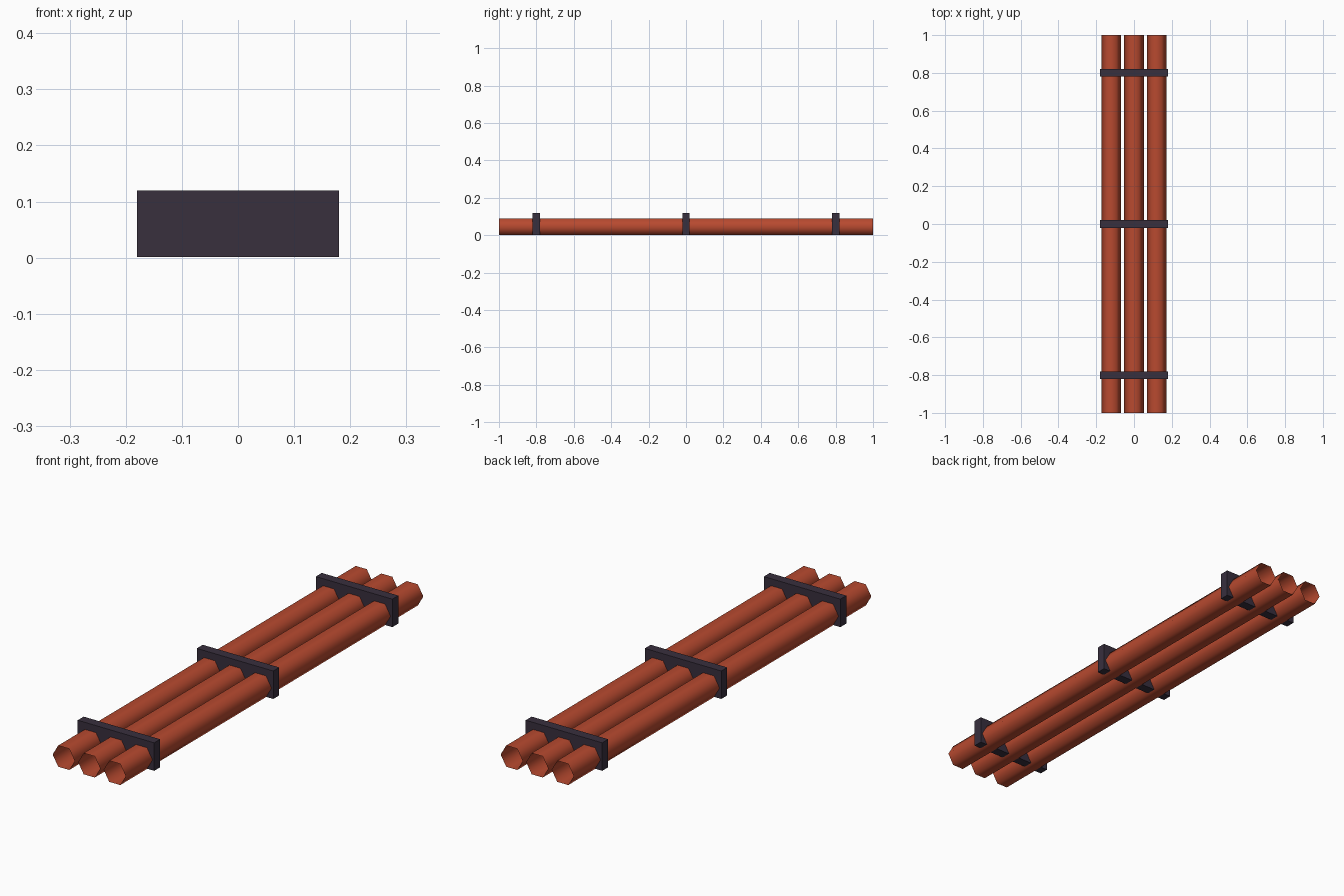
import bpy
import bmesh
from math import pi
from mathutils import Matrix

PIPE_RADIUS = 0.052
PIPE_CENTRE_Z = 0.0451
PIPE_SPACING = 0.12

cube = bpy.data.objects.get("Cube")
if cube:
    bpy.data.objects.remove(cube, do_unlink=True)


def make_material(name, rgb):
    mat = bpy.data.materials.new(name)
    mat.use_nodes = True
    colour = (*rgb, 1.0)
    mat.diffuse_color = colour
    mat.node_tree.nodes["Principled BSDF"].inputs["Base Color"].default_value = colour
    return mat


def add_object(name, bm, mat, location):
    mesh = bpy.data.meshes.new(name)
    bm.to_mesh(mesh)
    bm.free()
    mesh.materials.append(mat)
    obj = bpy.data.objects.new(name, mesh)
    obj.location = location
    bpy.context.collection.objects.link(obj)
    return obj


rust_red = make_material("rust red", (0.48, 0.068, 0.029))
dark_plum = make_material("dark plum", (0.04, 0.029, 0.048))

# Open six-sided pipes, flat side up, running front to back
for side, name in ((-1, "right_pipe"), (0, "middle_pipe"), (1, "left_pipe")):
    bm = bmesh.new()
    bmesh.ops.create_cone(bm, cap_ends=False, segments=6, radius1=PIPE_RADIUS,
                          radius2=PIPE_RADIUS, depth=2,
                          matrix=Matrix.Rotation(pi / 2, 4, "X") @ Matrix.Rotation(pi / 6, 4, "Z"))
    # Turn the hexagon so that its corners point sideways
    if max(v.co.x for v in bm.verts) < PIPE_RADIUS * 0.95:
        bmesh.ops.rotate(bm, verts=bm.verts, matrix=Matrix.Rotation(pi / 6, 3, "Y"))
    for face in bm.faces:
        face.smooth = True
    add_object(name, bm, rust_red, (side * PIPE_SPACING, 0, PIPE_CENTRE_Z))

# Solid brackets holding the pipes together
for y, name in ((-0.8, "front_bracket"), (0, "middle_bracket"), (0.8, "back_bracket")):
    bm = bmesh.new()
    bmesh.ops.create_cube(bm, size=1, matrix=Matrix.Diagonal((0.36, 0.04, 0.119, 1)))
    add_object(name, bm, dark_plum, (0, y, 0.0605))
